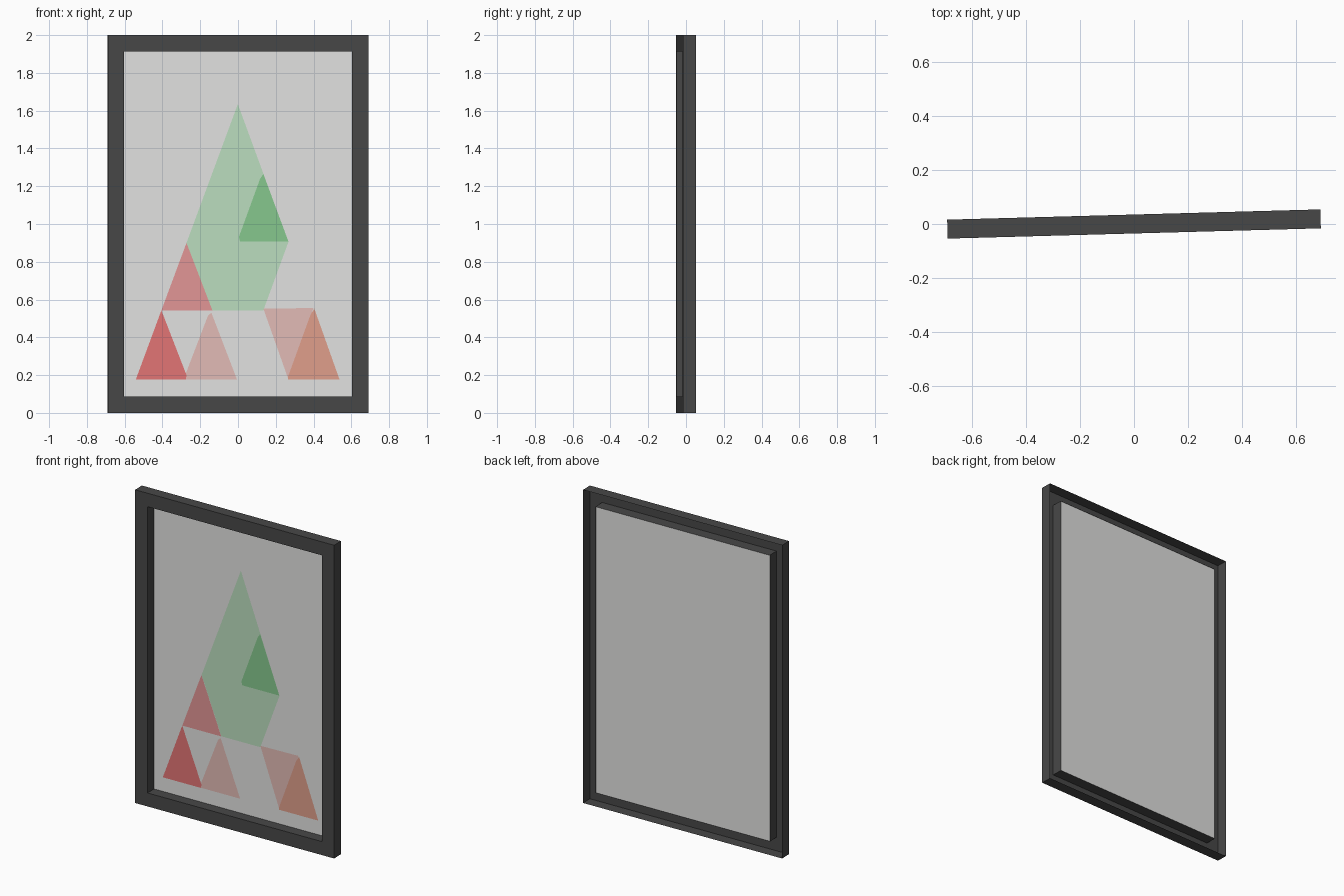
import bpy
import bmesh
from mathutils import Matrix

if "Cube" in bpy.data.objects:
    bpy.data.objects.remove(bpy.data.objects["Cube"])

WIDTH, HEIGHT, DEPTH, BORDER = 1.38, 2.0, 0.07, 0.086
FRONT, BACK = -DEPTH / 2, DEPTH / 2
PANEL_Y = BACK - 0.003
TURN = Matrix.Rotation(0.0275, 4, "Z")  # the frame hangs slightly turned


def material(name, r, g, b):
    mat = bpy.data.materials.new(name)
    mat.use_nodes = True
    mat.diffuse_color = (r, g, b, 1)
    bsdf = mat.node_tree.nodes["Principled BSDF"]
    bsdf.inputs["Base Color"].default_value = (r, g, b, 1)
    bsdf.inputs["Roughness"].default_value = 0.8
    return mat


def finish(name, bm, mat):
    mesh = bpy.data.meshes.new(name)
    bm.transform(TURN)
    bm.to_mesh(mesh)
    bm.free()
    mesh.materials.append(mat)
    obj = bpy.data.objects.new(name, mesh)
    bpy.context.collection.objects.link(obj)
    return obj


def rectangle(bm, inset, y):
    x = WIDTH / 2 - inset
    low, high = inset, HEIGHT - inset
    return [bm.verts.new((px, y, pz))
            for px, pz in ((-x, low), (x, low), (x, high), (-x, high))]


def flat_shape(name, points, mat, y):
    bm = bmesh.new()
    face = bm.faces.new([bm.verts.new((x, y, z)) for x, z in points])
    face.normal_update()
    if face.normal.y > 0:
        face.normal_flip()
    return finish(name, bm, mat)


charcoal = material("charcoal", 0.064, 0.064, 0.064)
paper = material("paper grey", 0.77, 0.77, 0.76)
pale_green = material("pale green", 0.50, 0.73, 0.52)
green = material("green", 0.24, 0.58, 0.27)
deep_red = material("deep red", 0.77, 0.18, 0.18)
soft_red = material("soft red", 0.77, 0.31, 0.31)
pink = material("pale pink", 0.77, 0.50, 0.47)
orange = material("dusty orange", 0.75, 0.35, 0.26)

# Frame: outer wall, front border and inner wall, hollow at the back
bm = bmesh.new()
rings = [rectangle(bm, inset, y) for inset, y in
         ((0, BACK), (0, FRONT), (BORDER, FRONT), (BORDER, BACK))]
for a, b in zip(rings, rings[1:]):
    for i in range(4):
        j = (i + 1) % 4
        bm.faces.new((a[i], a[j], b[j], b[i]))
finish("frame", bm, charcoal)

# Backing panel set at the rear of the opening
bm = bmesh.new()
bm.faces.new(rectangle(bm, BORDER, PANEL_Y))
finish("picture_panel", bm, paper)

# Artwork: flat cut-out shapes, each group a little nearer the front
artwork = [
    ("large_green_shape", pale_green, 1,
     [(0, 1.635), (0.268, 0.905), (0.135, 0.543), (-0.135, 0.543), (-0.272, 0.9)]),
    ("small_green_triangle", green, 2,
     [(0.135, 1.265), (0.118, 1.24), (0.005, 0.93), (0.012, 0.907), (0.268, 0.907)]),
    ("upper_red_triangle", soft_red, 2,
     [(-0.272, 0.9), (-0.405, 0.543), (-0.135, 0.543)]),
    ("lower_red_triangle", deep_red, 2,
     [(-0.405, 0.543), (-0.54, 0.178), (-0.275, 0.178), (-0.272, 0.2)]),
    ("left_pink_triangle", pink, 1,
     [(-0.14, 0.53), (-0.158, 0.515), (-0.275, 0.21), (-0.275, 0.178), (-0.005, 0.178)]),
    ("right_pink_shape", pink, 1,
     [(0.135, 0.552), (0.265, 0.185), (0.4, 0.555)]),
    ("orange_triangle", orange, 2,
     [(0.405, 0.552), (0.385, 0.52), (0.265, 0.19), (0.265, 0.178), (0.538, 0.178)]),
]
for name, mat, layer, points in artwork:
    flat_shape(name, points, mat, PANEL_Y - 0.002 * layer)
